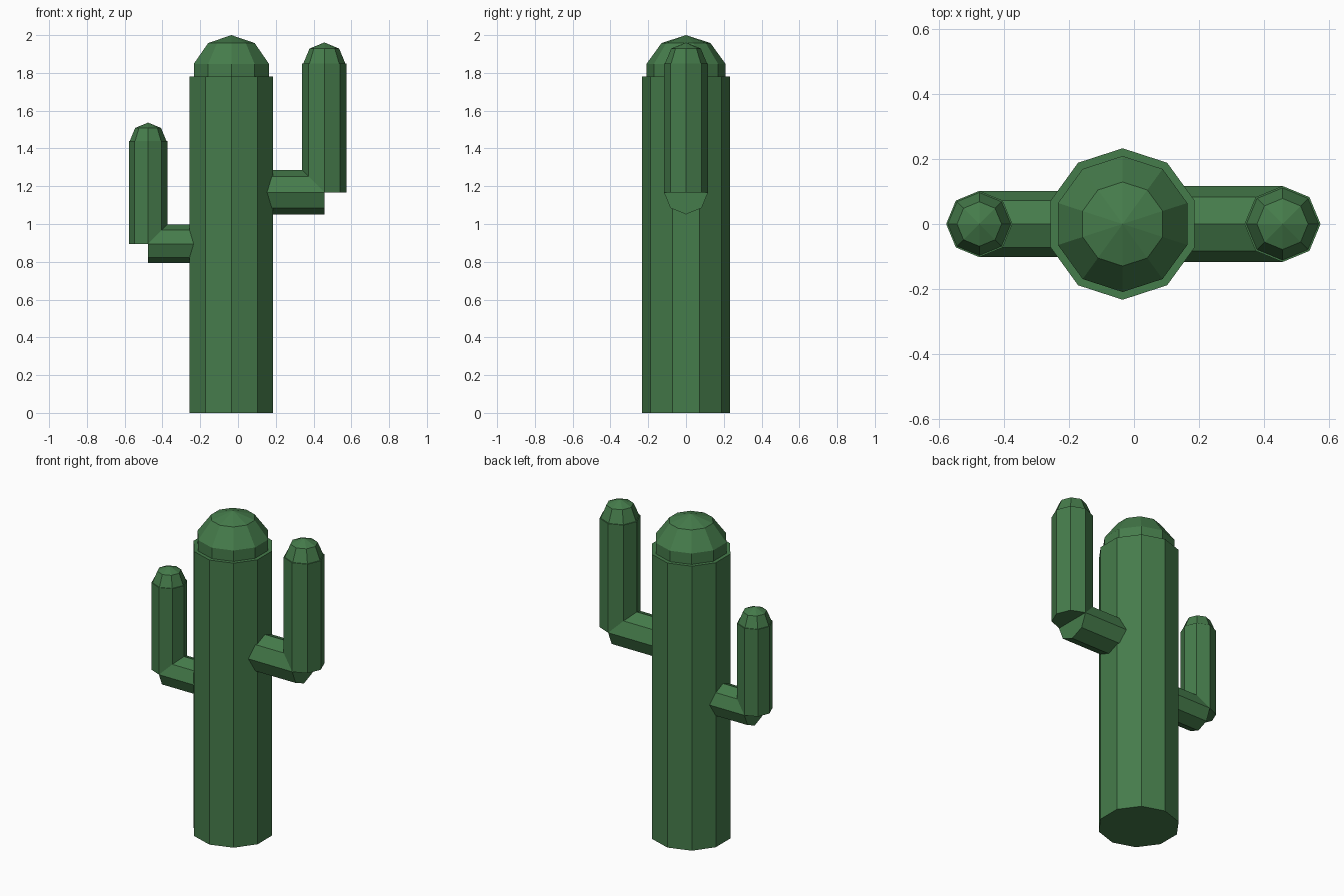
import bpy
from math import pi

if "Cube" in bpy.data.objects:
    bpy.data.objects.remove(bpy.data.objects["Cube"])

green = bpy.data.materials.new("cactus_green")
green.diffuse_color = (0.06, 0.20, 0.07, 1)
green.use_nodes = True
green.node_tree.nodes["Principled BSDF"].inputs["Base Color"].default_value = green.diffuse_color


def finish(name):
    ob = bpy.context.object
    ob.name = name
    ob.data.materials.append(green)
    return ob


def column(name, sides, r, x, z0, z1):
    bpy.ops.mesh.primitive_cylinder_add(vertices=sides, radius=r, depth=z1 - z0,
                                        location=(x, 0, (z0 + z1) / 2))
    return finish(name)


def dome(name, sides, rings, r, x, z):
    bpy.ops.mesh.primitive_uv_sphere_add(segments=sides, ring_count=rings,
                                         radius=r, location=(x, 0, z))
    return finish(name)


def branch(name, r, x0, x1, z):
    bpy.ops.mesh.primitive_cylinder_add(vertices=8, radius=r, depth=abs(x1 - x0),
                                        location=((x0 + x1) / 2, 0, z),
                                        rotation=(0, pi / 2, 0))
    return finish(name)


# Trunk with rounded top
TX = -0.035
column("trunk", 10, 0.233, TX, 0, 1.78)
dome("trunk_top", 10, 5, 0.22, TX, 1.78)

# Arms: horizontal branch, upright column, rounded tip
for side, r, x, z0, z1 in (("right", 0.117, 0.457, 1.168, 1.85),
                           ("left", 0.102, -0.476, 0.895, 1.44)):
    s = 1 if x > 0 else -1
    branch(side + "_arm_branch", r, TX + s * 0.1, x, z0)
    column(side + "_arm_upright", 8, r, x, z0, z1)
    dome(side + "_arm_tip", 8, 4, r * 0.95, x, z1)
